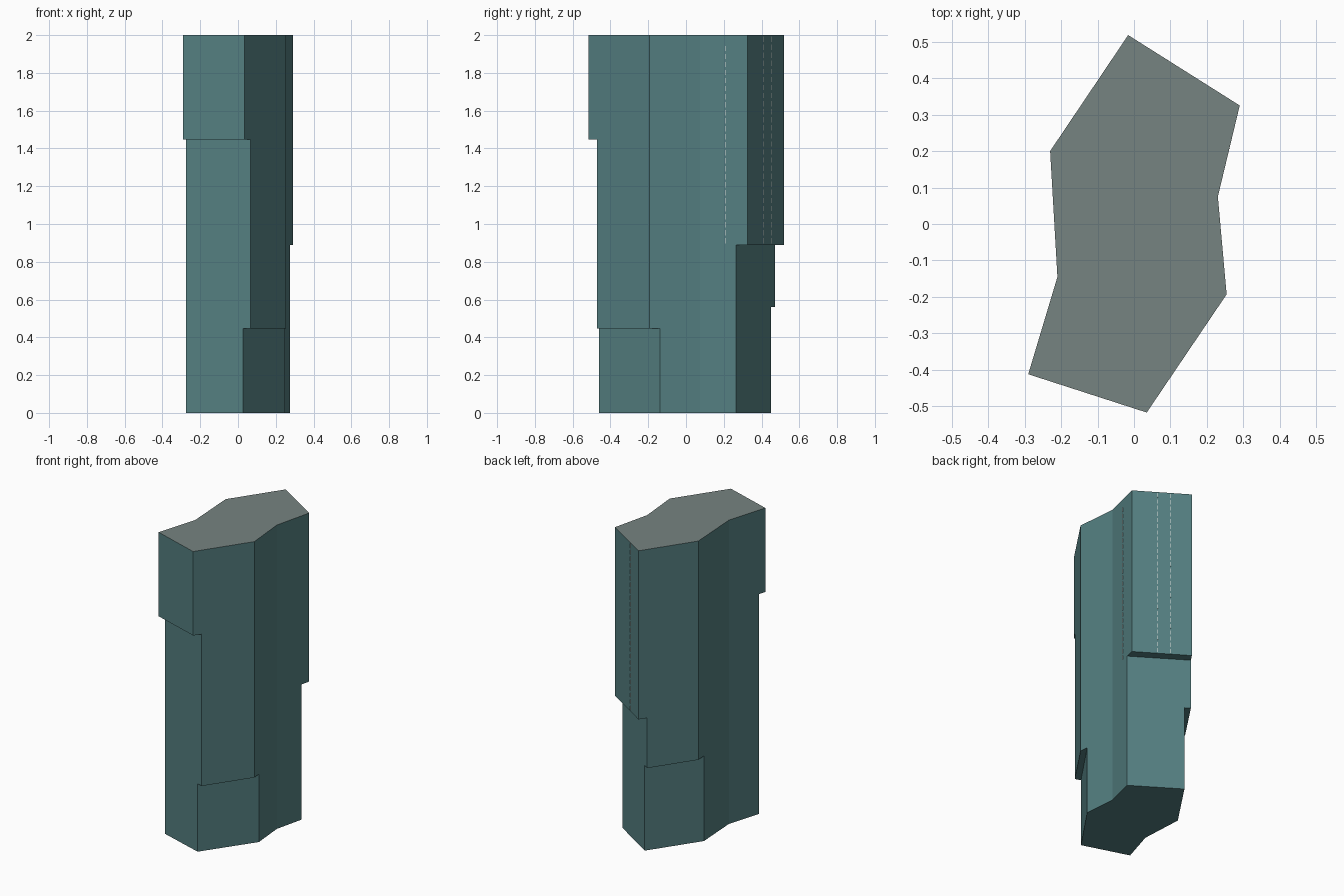
import bpy, bmesh, math
from mathutils import Vector, Matrix

if "Cube" in bpy.data.objects:
    bpy.data.objects.remove(bpy.data.objects["Cube"])


def material(name, rgb):
    m = bpy.data.materials.new(name)
    m.diffuse_color = (*rgb, 1)
    m.use_nodes = True
    m.node_tree.nodes["Principled BSDF"].inputs["Base Color"].default_value = m.diffuse_color
    return m


TEAL = material("teal_wall", (0.088, 0.211, 0.217))
GREY = material("grey_roof", (0.183, 0.229, 0.218))
PALE = material("pale_window", (0.75, 0.75, 0.72))


def new_object(name, bm, mats):
    me = bpy.data.meshes.new(name)
    bm.to_mesh(me)
    bm.free()
    for m in mats:
        me.materials.append(m)
    ob = bpy.data.objects.new(name, me)
    bpy.context.collection.objects.link(ob)
    return ob


def wall_box(bm, p, q, z0, z1, inner, outer, margin=0.0):
    """Box along wall p-q (outline runs counter-clockwise), from inner to outer offset."""
    p, q = Vector(p), Vector(q)
    d = (q - p).normalized()
    n = Vector((d.y, -d.x))
    c = (p + q) / 2 + n * (inner + outer) / 2
    size = ((q - p).length + 2 * margin, outer - inner, z1 - z0)
    mat = (Matrix.Translation((c.x, c.y, (z0 + z1) / 2))
           @ Matrix.Rotation(math.atan2(d.y, d.x), 4, 'Z')
           @ Matrix.Diagonal((*size, 1)))
    bmesh.ops.create_cube(bm, size=1, matrix=mat)


def window_column(bm, p, q, t, z0, z1, rise=0.042, width=0.002, height=0.028):
    """One column of slit windows, as thin plates at fraction t along wall p-q."""
    p, q = Vector(p), Vector(q)
    half = (q - p).normalized() * width / 2
    c = p.lerp(q, t)
    rows = int((z1 - z0) / rise)
    for j in range(rows):
        z = z0 + (z1 - z0) * (j + 0.5) / rows
        wall_box(bm, c - half, c + half, z - height / 2, z + height / 2, -0.0008, 0.0008)


# Tower outline, counter-clockwise
A, B, C, D = (0.035, -0.517), (0.254, -0.193), (0.23, 0.075), (0.29, 0.325)
E, F, G, H = (-0.016, 0.518), (-0.23, 0.2), (-0.21, -0.145), (-0.29, -0.412)

# Set-back wall lines below each overhang
H1, A1 = (-0.275, -0.365), (0.065, -0.471)
A2, B2 = (0.027, -0.46), (0.249, -0.138)
D1, E1 = (0.274, 0.266), (-0.048, 0.472)
E2, F2 = (-0.015, 0.45), (-0.226, 0.137)

# Tower body
bm = bmesh.new()
base = bm.faces.new([bm.verts.new((x, y, 0)) for x, y in (A, B, C, D, E, F, G, H)])
top = bmesh.ops.extrude_face_region(bm, geom=[base])['geom']
bmesh.ops.translate(bm, vec=(0, 0, 2), verts=[v for v in top if isinstance(v, bmesh.types.BMVert)])
bmesh.ops.recalc_face_normals(bm, faces=bm.faces)
tower = new_object("tower", bm, [TEAL, GREY])

# Cut the set-backs under the four overhangs
for i, (p, q, z) in enumerate([(H1, A1, 1.447), (A2, B2, 0.447),
                               (D1, E1, 0.89), (E2, F2, 0.56)]):
    bm = bmesh.new()
    wall_box(bm, p, q, -0.1, z, 0, 0.2, 0.08)
    cutter = new_object(f"setback_cutter_{i + 1}", bm, [TEAL])
    cutter.hide_render = True
    cutter.hide_set(True)
    mod = tower.modifiers.new("setback", 'BOOLEAN')
    mod.operation = 'DIFFERENCE'
    mod.solver = 'EXACT'
    mod.object = cutter
bpy.context.view_layer.update()
cut = bpy.data.meshes.new_from_object(tower.evaluated_get(bpy.context.evaluated_depsgraph_get()))
tower.modifiers.clear()
tower.data = cut
for ob in [o for o in bpy.data.objects if o.name.startswith("setback_cutter")]:
    bpy.data.objects.remove(ob)

# Grey roof, teal everywhere else
for f in tower.data.polygons:
    f.material_index = 1 if f.normal.z > 0.9 and f.center.z > 1.9 else 0

# Columns of slit windows on the back right walls
bm = bmesh.new()
window_column(bm, C, D, 0.53, 0.89, 1.95)
window_column(bm, D, E, 0.43, 0.89, 2)
window_column(bm, D, E, 0.65, 0.89, 2)
new_object("slit_windows", bm, [PALE])
